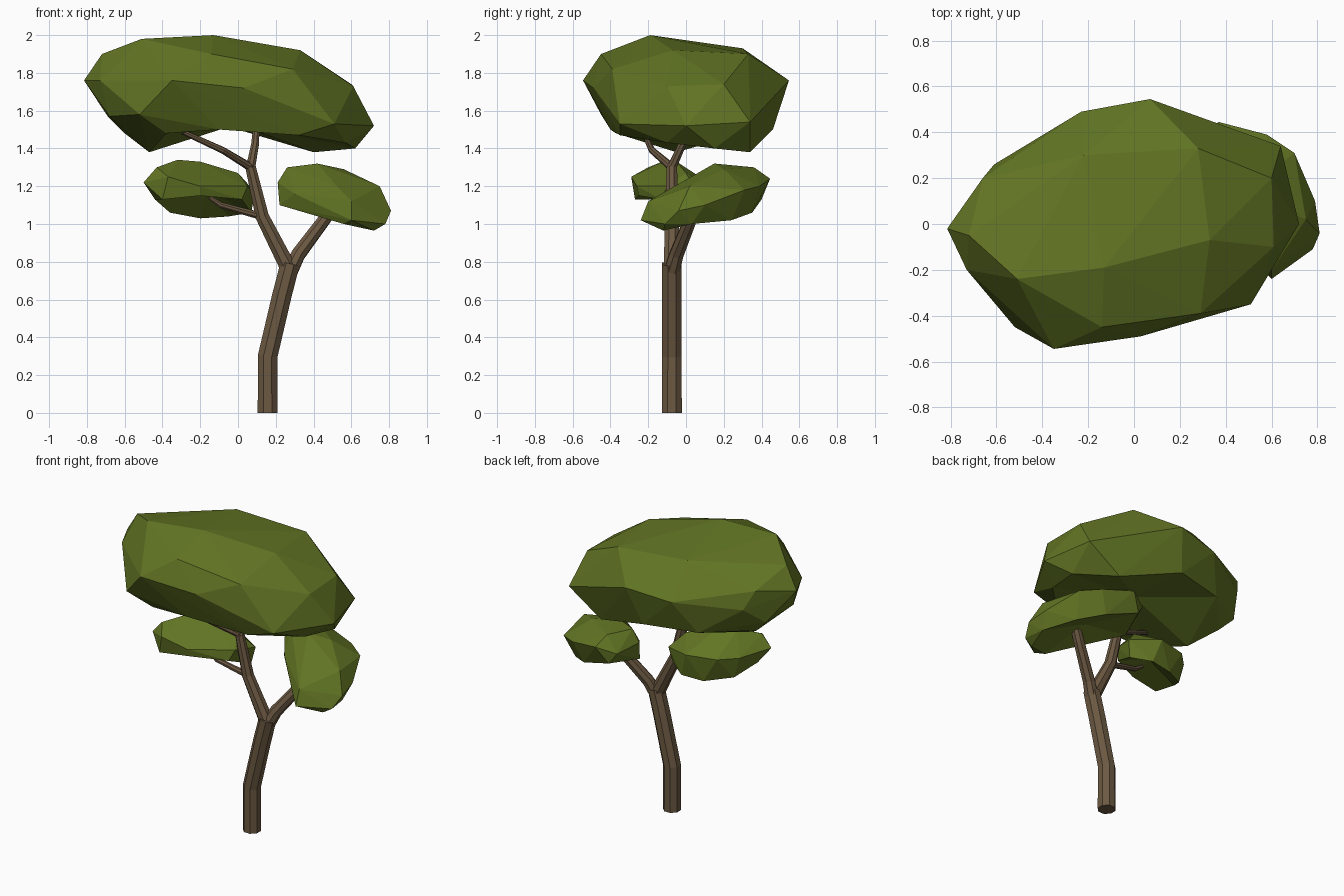
import bpy
import bmesh
import math
from mathutils import Vector

old = bpy.data.objects.get("Cube")
if old:
    bpy.data.objects.remove(old, do_unlink=True)


def make_material(name, colour):
    """Flat colour shown both in the viewport and in a render."""
    mat = bpy.data.materials.new(name)
    mat.use_nodes = True
    mat.diffuse_color = colour
    mat.node_tree.nodes["Principled BSDF"].inputs["Base Color"].default_value = colour
    return mat


bark = make_material("brown bark", (.15, .1, .055, 1))
leaves = make_material("leaf green", (.12, .175, .017, 1))


def finish(name, bm, mat):
    """Turn a bmesh into a flat shaded object."""
    bmesh.ops.recalc_face_normals(bm, faces=bm.faces[:])
    mesh = bpy.data.meshes.new(name)
    bm.to_mesh(mesh)
    bm.free()
    mesh.materials.append(mat)
    obj = bpy.data.objects.new(name, mesh)
    bpy.context.collection.objects.link(obj)
    return obj


def limb(name, path, start_radius, end_radius, sides=8):
    """Evenly tapered faceted tube that follows a path."""
    bm = bmesh.new()
    points = [Vector(p) for p in path]
    last = len(points) - 1
    rings = []
    for i, point in enumerate(points):
        radius = start_radius + (end_radius - start_radius) * i / last
        tangent = points[min(i + 1, last)] - points[max(i - 1, 0)]
        turn = Vector((0, 0, 1)).rotation_difference(tangent)
        ring = []
        for k in range(sides):
            angle = math.tau * (k + .5) / sides
            offset = Vector((math.cos(angle), math.sin(angle), 0)) * radius
            ring.append(bm.verts.new(point + turn @ offset))
        rings.append(ring)
    for low, high in zip(rings, rings[1:]):
        for k in range(sides):
            n = (k + 1) % sides
            bm.faces.new((low[k], low[n], high[n], high[k]))
    bm.faces.new(reversed(rings[0]))
    bm.faces.new(rings[-1])
    return finish(name, bm, bark)


def foliage(name, crown, rim, hollow):
    """Faceted hull around crown and rim points, with a dished underside."""
    bm = bmesh.new()
    for point in crown:
        bm.verts.new(point)
    bottom = {bm.verts.new(point) for point in rim}
    bmesh.ops.convex_hull(bm, input=bm.verts[:])
    # Replace the flat underside by a fan to the raised hollow point
    under = [f for f in bm.faces if all(v in bottom for v in f.verts)]
    bmesh.ops.delete(bm, geom=under, context='FACES')
    boundary = [e for e in bm.edges if e.is_boundary]
    centre = bm.verts.new(hollow)
    for edge in boundary:
        bm.faces.new((edge.verts[0], edge.verts[1], centre))
    loose = [v for v in bm.verts if not v.link_faces]
    bmesh.ops.delete(bm, geom=loose, context='VERTS')
    return finish(name, bm, leaves)


# The trunk and main limb stand in one plane across the model
plane_y = -.075
fork = (.275, plane_y, .75)
limb_bend = (.128, plane_y, 1.04)
limb_top = (.067, plane_y, 1.3)

# Trunk, leaning to its left above the base
limb("trunk",
     [(.157, plane_y, 0), (.157, plane_y, .3), (.232, plane_y, .62), (.276, plane_y, .79)],
     start_radius=.057, end_radius=.055)

# Two main limbs from the fork
limb("right_limb", [fork, limb_bend, limb_top],
     start_radius=.047, end_radius=.03)
limb("left_limb", [fork, (.32, -.05, .84), (.47, .03, 1.04), (.53, .06, 1.14)],
     start_radius=.045, end_radius=.03)

# Thin branches into the foliage
limb("canopy_branch_front", [limb_top, (-.08, -.18, 1.39), (-.32, -.23, 1.5)],
     start_radius=.022, end_radius=.014)
limb("canopy_branch_back", [limb_top, (.09, -.02, 1.42), (.1, .02, 1.54)],
     start_radius=.026, end_radius=.018)
limb("side_branch", [limb_bend, (-.09, -.1, 1.1), (-.15, -.1, 1.14)],
     start_radius=.021, end_radius=.012)

# Broad upper canopy
foliage(
    "upper_canopy",
    crown=[
        (-.815, -.02, 1.76), (-.73, -.2, 1.76), (-.68, -.18, 1.57), (-.69, .13, 1.57),
        (-.52, -.45, 1.58), (-.6, .1, 1.48), (-.35, -.545, 1.76), (.03, -.49, 1.72),
        (.51, -.35, 1.53), (.72, 0, 1.52), (.64, .34, 1.54), (.28, .45, 1.7),
        (.07, .545, 1.76), (-.23, .49, 1.72), (-.61, .26, 1.68), (-.72, -.05, 1.9),
        (-.51, -.24, 1.98), (-.14, -.45, 1.9), (.29, -.39, 1.82), (.61, -.1, 1.73),
        (.6, .2, 1.74), (.28, .33, 1.9), (-.22, .3, 1.93), (-.66, .2, 1.8),
        (-.13, -.19, 2), (.33, -.07, 1.92)],
    rim=[
        (-.38, -.37, 1.48), (-.1, -.4, 1.5), (.32, -.35, 1.47), (.57, -.1, 1.43),
        (.62, .15, 1.4), (.4, .34, 1.38), (0, .46, 1.5), (-.35, .37, 1.5),
        (-.47, -.05, 1.38)],
    hollow=(0, 0, 1.53))

# Lower clump on the right side
foliage(
    "right_clump",
    crown=[
        (-.5, -.2, 1.22), (-.43, -.2, 1.3), (-.37, -.29, 1.25), (-.32, -.1, 1.34),
        (-.2, -.05, 1.33), (-.2, -.26, 1.2), (-.4, 0, 1.2), (-.3, .1, 1.2),
        (-.1, .15, 1.2), (.09, .06, 1.17), (.05, -.1, 1.2), (0, 0, 1.27)],
    rim=[
        (-.4, -.27, 1.13), (-.2, -.25, 1.15), (.02, -.13, 1.13), (.07, .04, 1.06),
        (-.05, .12, 1.04), (-.2, .1, 1.03), (-.36, 0, 1.06), (-.44, -.14, 1.13)],
    hollow=(-.17, -.06, 1.18))

# Lower clump on the left side, sloping down towards the front
foliage(
    "left_clump",
    crown=[
        (.21, .2, 1.22), (.26, .2, 1.3), (.42, .15, 1.32), (.34, .36, 1.3),
        (.37, .445, 1.24), (.25, .38, 1.2), (.56, .2, 1.29), (.58, .39, 1.2),
        (.7, .31, 1.18), (.75, .02, 1.2), (.79, .1, 1.1), (.81, -.04, 1.07),
        (.78, -.11, 1), (.6, -.24, 1.02), (.6, -.2, 1.12), (.52, -.06, 1.2),
        (.3, .07, 1.16)],
    rim=[
        (.22, .18, 1.1), (.33, .06, 1.08), (.56, -.18, 1), (.72, -.12, .965),
        (.76, .03, 1), (.66, .24, 1.02), (.52, .35, 1.06), (.3, .4, 1.13)],
    hollow=(.5, .12, 1.1))
